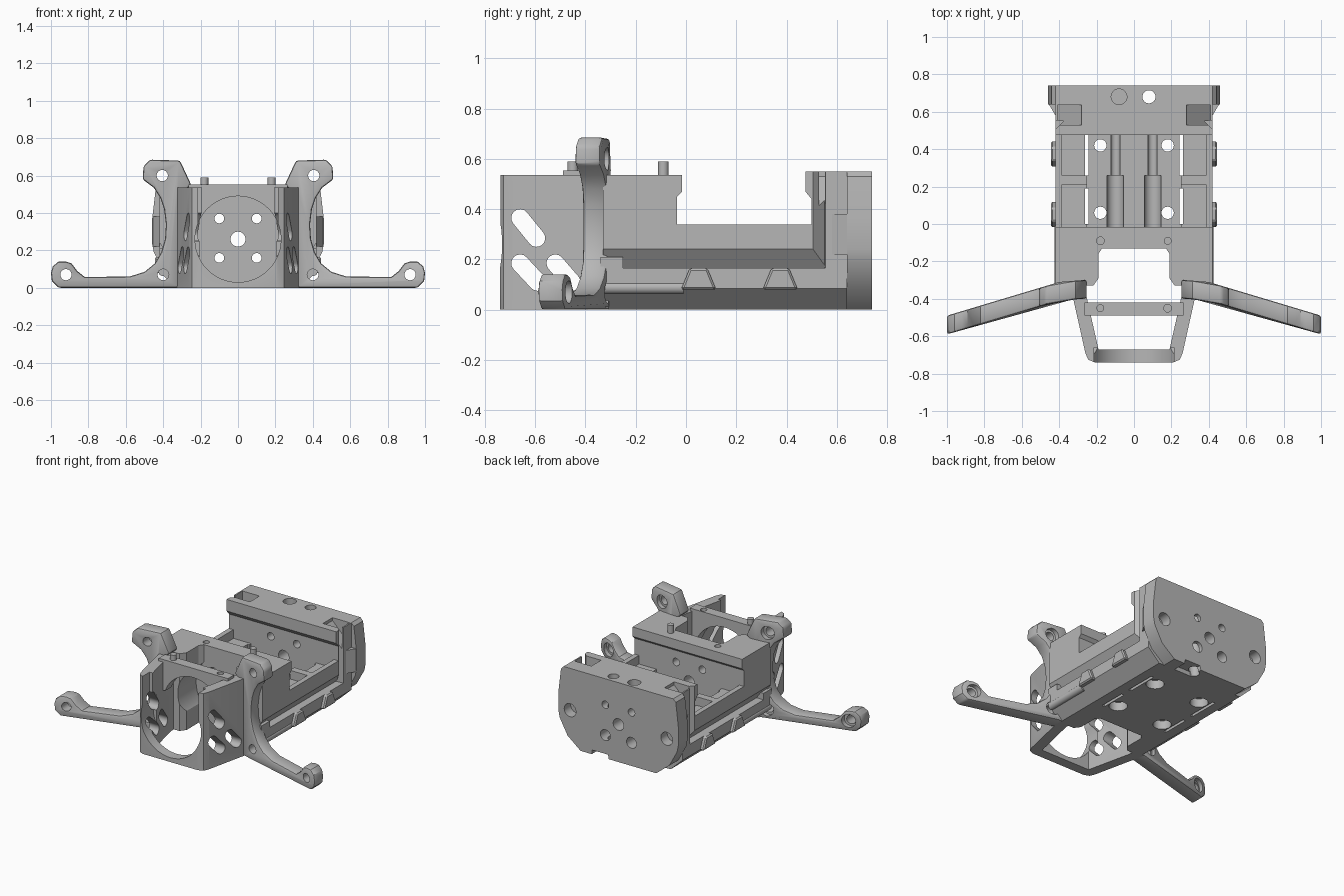
import bpy, bmesh, math
from mathutils import Vector

if "Cube" in bpy.data.objects:
    bpy.data.objects.remove(bpy.data.objects["Cube"])

grey = bpy.data.materials.new("plain_grey")
grey.use_nodes = True
grey.diffuse_color = (0.47, 0.47, 0.47, 1)
grey.node_tree.nodes["Principled BSDF"].inputs["Base Color"].default_value = (0.47, 0.47, 0.47, 1)


def prism(name, pts, axis, lo, hi):
    """Extrude a 2D outline along an axis: x takes (y,z), y takes (x,z), z takes (x,y)."""
    place = {"x": lambda a, b, t: (t, a, b),
             "y": lambda a, b, t: (a, t, b),
             "z": lambda a, b, t: (a, b, t)}[axis]
    bm = bmesh.new()
    rings = [[bm.verts.new(place(a, b, t)) for a, b in pts] for t in (lo, hi)]
    bm.faces.new(rings[0])
    bm.faces.new(rings[1])
    n = len(pts)
    for i in range(n):
        j = (i + 1) % n
        bm.faces.new((rings[0][i], rings[0][j], rings[1][j], rings[1][i]))
    bmesh.ops.recalc_face_normals(bm, faces=bm.faces)
    mesh = bpy.data.meshes.new(name)
    bm.to_mesh(mesh)
    bm.free()
    obj = bpy.data.objects.new(name, mesh)
    bpy.context.collection.objects.link(obj)
    mesh.materials.append(grey)
    return obj


def box(name, x0, x1, y0, y1, z0, z1):
    return prism(name, [(x0, y0), (x1, y0), (x1, y1), (x0, y1)], "z", z0, z1)


def rod(name, a, b, r, axis, lo, hi, n=32):
    ring = [(a + r * math.cos(k * math.tau / n), b + r * math.sin(k * math.tau / n)) for k in range(n)]
    return prism(name, ring, axis, lo, hi)


def slot(a, b, r):
    """Outline of a rounded slot between two points."""
    d = Vector(b) - Vector(a)
    base = math.atan2(d.y, d.x)
    pts = []
    for c, start in ((b, base - math.pi / 2), (a, base + math.pi / 2)):
        pts += [(c[0] + r * math.cos(start + k * math.pi / 8),
                 c[1] + r * math.sin(start + k * math.pi / 8)) for k in range(9)]
    return pts


def mirrored(half):
    return half + [(-x, v) for x, v in reversed(half)]


def flip(pts, s):
    return [(s * x, v) for x, v in pts]


def select(obj):
    bpy.ops.object.select_all(action="DESELECT")
    obj.select_set(True)
    bpy.context.view_layer.objects.active = obj


def cut(obj, cutters):
    select(obj)
    for c in cutters:
        m = obj.modifiers.new("cut", "BOOLEAN")
        m.operation, m.solver, m.object = "DIFFERENCE", "EXACT", c
        bpy.ops.object.modifier_apply(modifier=m.name)
        bpy.data.objects.remove(c)


def smooth(obj):
    select(obj)
    bpy.ops.object.shade_smooth_by_angle(angle=math.radians(30))


def bevel(obj, width, segments=2):
    select(obj)
    m = obj.modifiers.new("bevel", "BEVEL")
    m.width, m.segments, m.limit_method, m.angle_limit = width, segments, "ANGLE", math.radians(40)
    bpy.ops.object.modifier_apply(modifier=m.name)


SIDES = (1, -1)
CORNERS = [(s * 0.1, z) for s in SIDES for z in (0.16, 0.37)]

# Chassis: front block with a round motor bay, tray and rear block in one body
chassis = prism("chassis", mirrored([(0.33, 0), (0.42, 0.085), (0.42, 0.55)]), "y", -0.33, 0.64)
tray_gap = [(-0.015, 0.7), (-0.015, 0.47), (-0.035, 0.45), (-0.035, 0.34),
            (0.5, 0.34), (0.5, 0.44), (0.475, 0.47), (0.475, 0.7)]
cutters = [prism("c", tray_gap, "x", -1, 1),
           box("c", -1, 1, -0.5, 0, 0.535, 0.7),
           prism("c", mirrored([(0.225, -0.5), (0.225, -0.34), (0.19, -0.29), (0.19, -0.16), (0.17, -0.13)]),
                 "z", -0.1, 0.7),
           rod("c", 0, 0.26, 0.23, "y", -0.5, -0.13, 48),
           box("c", -0.25, 0.25, -0.035, 0.5, 0.17, 0.4),
           rod("c", 0, 0.26, 0.04, "y", -0.4, 0.8),
           rod("c", -0.18, -0.09, 0.021, "z", 0.48, 0.6, 20)]
# Shallow side bays and floor slots either side of the cross rib
for y0, y1 in ((-0.035, 0.21), (0.26, 0.5)):
    for s in SIDES:
        cutters.append(box("c", *sorted((s * 0.23, s * 0.385)), y0, y1, 0.28, 0.4))
        cutters.append(box("c", *sorted((s * 0.242, s * 0.262)), max(y0, 0), y1 - 0.02, -0.1, 0.4))
# Screw channels and countersunk floor holes
for x, z in CORNERS:
    cutters.append(rod("c", x, z, 0.026, "y", -0.4, 0.8, 16))
for s in SIDES:
    cutters.append(rod("c", s * 0.1, 0.165, 0.045, "y", -0.02, 0.26, 20))
    for y in (0.06, 0.42):
        cutters.append(rod("c", s * 0.18, y, 0.033, "z", -0.1, 0.4, 20))
        cutters.append(rod("c", s * 0.18, y, 0.058, "z", -0.1, 0.06, 20))
    # Side grooves turning up the rear block, and sloping pockets in its top corners
    cutters.append(prism("c", flip([(0.43, 0.255), (0.43, 0.165), (0.365, 0.165)], s), "y", -0.34, 0.55))
    cutters.append(prism("c", flip([(0.43, 0.495), (0.375, 0.55), (0.43, 0.555)], s), "z", 0.165, 0.7))
    cutters.append(prism("c", flip([(0.28, 0.6), (0.28, 0.53), (0.41, 0.4), (0.41, 0.6)], s), "y", 0.53, 0.635))
cut(chassis, cutters)
smooth(chassis)

# Rear plate with tapered sides and a cable notch below
rear_plate = prism("rear_plate", mirrored([(0.29, 0), (0.39, 0.08), (0.45, 0.19), (0.46, 0.24), (0.46, 0.36),
                                           (0.44, 0.53), (0.42, 0.55)]), "y", 0.64, 0.74)
cutters = [rod("c", 0, 0.26, 0.04, "y", 0.5, 0.8), rod("c", 0.08, 0.68, 0.035, "z", -0.1, 0.7),
           prism("c", [(0.22, -0.1), (0.2, 0.03), (0.08, 0.03), (0.05, -0.1)], "y", 0.6, 0.8)]
cutters += [rod("c", x, z, 0.026 if z > 0.2 else 0.038, "y", 0.5, 0.8, 16) for x, z in CORNERS]
cutters += [rod("c", s * 0.37, 0.26, 0.045, "y", 0.67, 0.8) for s in SIDES]
cutters.append(rod("c", -0.08, 0.68, 0.042, "z", 0.48, 0.7))
cut(rear_plate, cutters)
smooth(rear_plate)

# Nose shell: round opening, open above, with slanted side slots
nose = prism("nose", mirrored([(0.345, -0.31), (0.26, -0.69), (0.245, -0.725), (0.21, -0.74)]), "z", 0, 0.535)
cutters = [prism("c", mirrored([(0.265, -0.3), (0.26, -0.36), (0.19, -0.67)]), "z", -0.1, 0.7),
           rod("c", 0, 0.26, 0.23, "y", -0.8, -0.6, 48),
           box("c", -0.215, 0.215, -0.8, -0.66, 0.34, 0.7)]
for a, b in (((-0.66, 0.365), (-0.595, 0.285)), ((-0.66, 0.185), (-0.59, 0.11)), ((-0.52, 0.185), (-0.455, 0.11))):
    cutters.append(prism("c", slot(a, b, 0.035), "x", -0.6, 0.6))
cut(nose, cutters)
smooth(nose)

# Arched bridge over the motor bay, with two diagonal locating pins
bridge = box("arched_bridge", -0.265, 0.265, -0.49, -0.42, 0.34, 0.553)
cut(bridge, [rod("c", 0, 0.26, 0.23, "y", -0.6, -0.3, 48), rod("c", 0.18, -0.45, 0.021, "z", 0.5, 0.6, 20)])
smooth(bridge)
for x, y in ((-0.18, -0.45), (0.18, -0.09)):
    smooth(rod("locating_pin", x, y, 0.021, "z", 0.5, 0.59, 20))

# Outrigger arms: curved ear above, long foot below, swept forward
ARM = [(0.25, 0.55), (0.31, 0.68), (0.47, 0.685), (0.505, 0.65), (0.51, 0.58), (0.45, 0.535), (0.415, 0.48),
       (0.395, 0.42), (0.385, 0.34), (0.39, 0.26), (0.41, 0.19), (0.445, 0.13), (0.5, 0.085), (0.58, 0.06),
       (0.82, 0.058), (0.86, 0.09), (0.89, 0.13), (0.92, 0.14), (0.96, 0.14), (0.99, 0.115), (1, 0.08),
       (0.995, 0.035), (0.96, 0), (0.32, 0), (0.31, 0.5)]
for s, side in ((1, "left"), (-1, "right")):
    arm = prism(side + "_arm", flip(ARM, s), "y", -0.41, -0.31)
    bevel(arm, 0.012)
    cutters = []
    for x, z in ((0.405, 0.6), (0.92, 0.07), (0.4, 0.07)):
        cutters.append(rod("c", s * x, z, 0.03, "y", -0.5, -0.2, 24))
        cutters.append(rod("c", s * x, z, 0.045, "y", -0.34, -0.2, 24))
    cut(arm, cutters)
    for v in arm.data.vertices:
        sweep = abs(v.co.x) - 0.4
        v.co.y -= sweep * (0.3 if sweep > 0 else 0.08)
    smooth(arm)

    # Slim screw boss behind the arm, and its shoulder
    boss = rod(side + "_screw_boss", s * 0.4, 0.088, 0.026, "y", -0.33, -0.01, 24)
    smooth(boss)
    lo, hi = sorted((s * 0.34, s * 0.42))
    shoulder = box(side + "_shoulder", lo, hi, -0.34, -0.25, 0.1, 0.21)

    # Raised trapezoid lugs on the side rail
    for y in (0.05, 0.375):
        lo, hi = sorted((s * 0.4, s * 0.445))
        lug = prism(side + "_rail_lug", [(y - 0.07, 0.08), (y + 0.07, 0.08), (y + 0.035, 0.165),
                                         (y - 0.035, 0.165)], "x", lo, hi)
        bevel(lug, 0.008, 1)

    # Sloping wing that blends the side into the rear plate
    prism(side + "_rear_wing", flip([(0.4, 0.58), (0.42, 0.58), (0.455, 0.64), (0.455, 0.66), (0.4, 0.66)], s),
          "z", 0.22, 0.38)
